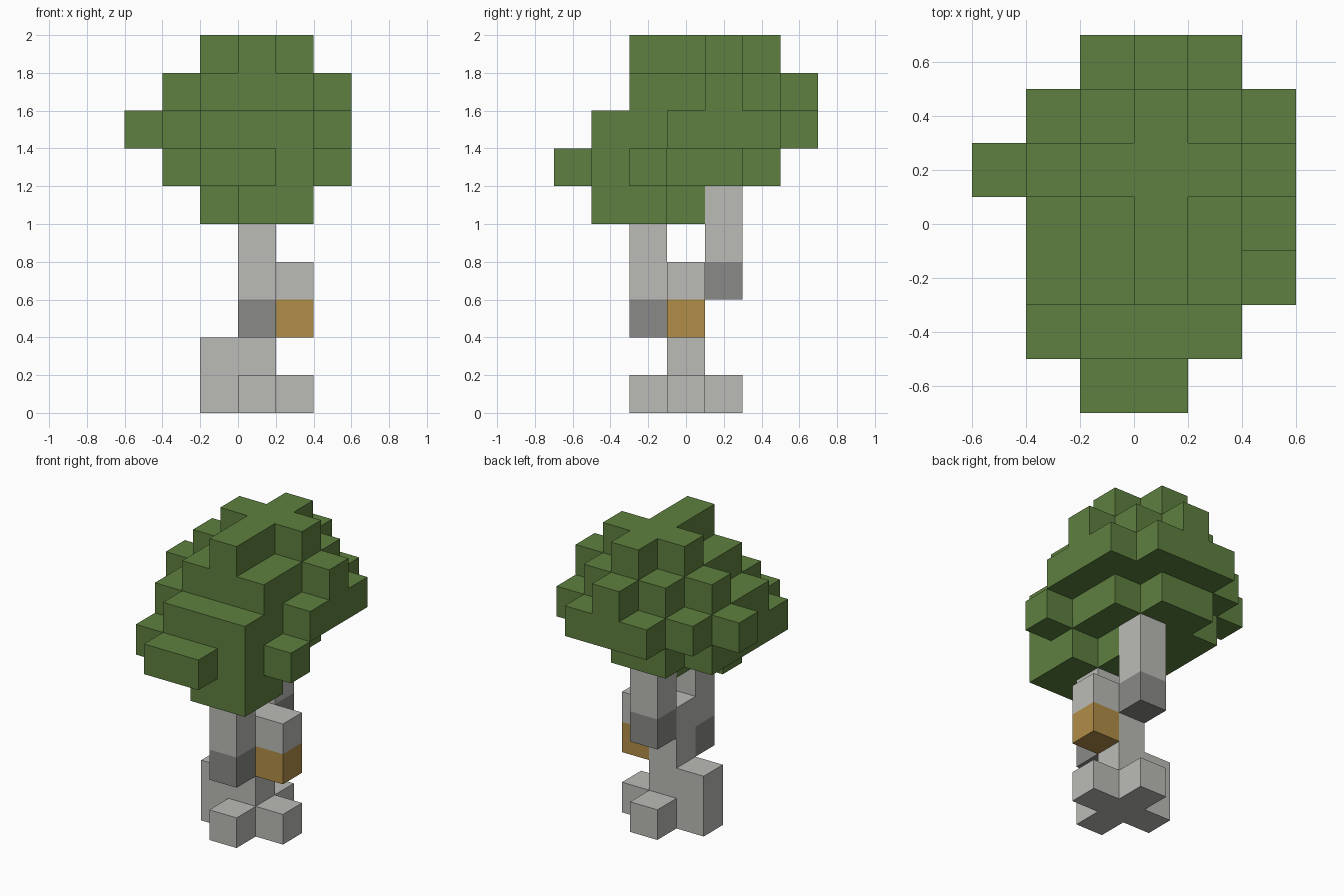
import bpy
import bmesh
from mathutils import Vector

CELL = 0.2

cube = bpy.data.objects.get("Cube")
if cube:
    bpy.data.objects.remove(cube, do_unlink=True)


def make_material(name, rgb):
    mat = bpy.data.materials.new(name)
    mat.use_nodes = True
    color = (*rgb, 1.0)
    mat.diffuse_color = color
    mat.node_tree.nodes["Principled BSDF"].inputs["Base Color"].default_value = color
    return mat


# Letter in the layer plans -> part name, material
PARTS = {
    "L": ("foliage", make_material("leaf_green", (0.112, 0.216, 0.05))),
    "B": ("trunk", make_material("pale_bark", (0.497, 0.497, 0.474))),
    "D": ("dark_bark_patches", make_material("dark_bark", (0.254, 0.254, 0.246))),
    "F": ("shelf_fungus", make_material("golden_brown", (0.434, 0.27, 0.065))),
}

# Plans of each layer, ground first; rows run from back to front, columns along +x
LAYERS = [
    # roots and lower trunk
    ["......", "......", "...B..", "..BBB.", "...B..", "......", "......"],
    ["......", "......", "......", "..BB..", "......", "......", "......"],
    # forked trunk with patches and fungus
    ["......", "......", "......", "...BF.", "...D..", "......", "......"],
    ["......", "......", "...D..", "...BB.", "...B..", "......", "......"],
    ["......", "......", "...B..", "......", "...B..", "......", "......"],
    # crown
    ["......", "......", "...B..", "...L..", "..LLL.", "...LL.", "......"],
    ["......", "..LL..", ".LLLL.", ".LLLL.", ".LLLLL", ".LLLL.", "..LL.."],
    ["..LLL.", ".LLLLL", "LLLLLL", ".LLLLL", ".LLLL.", "..LLL.", "......"],
    ["...L..", "..LLL.", ".LLLLL", "..LLL.", "..LLL.", "......", "......"],
    ["......", "...L..", "..LLL.", "...L..", "...L..", "......", "......"],
]


def cells_of(letter):
    """Grid cells of one part."""
    return {(i, j, k)
            for k, layer in enumerate(LAYERS)
            for j, row in enumerate(reversed(layer))
            for i, ch in enumerate(row) if ch == letter}


def build_part(name, mat, cells):
    """Join cells into one shell, skipping the faces between neighbours."""
    bm = bmesh.new()
    verts = {}
    offset = Vector((len(LAYERS[0][0]), len(LAYERS[0]), 0)) / 2

    def corner(p):
        if p not in verts:
            verts[p] = bm.verts.new((Vector(p) - offset) * CELL)
        return verts[p]

    for cell in sorted(cells):
        for axis in range(3):
            u, v = (axis + 1) % 3, (axis + 2) % 3
            for side in (0, 1):
                neighbour = list(cell)
                neighbour[axis] += 2 * side - 1
                if tuple(neighbour) in cells:
                    continue
                loop = []
                for du, dv in ((0, 0), (1, 0), (1, 1), (0, 1)):
                    p = list(cell)
                    p[axis] += side
                    p[u] += du
                    p[v] += dv
                    loop.append(corner(tuple(p)))
                bm.faces.new(loop if side else loop[::-1])
    # merge flat regions into clean faces
    bmesh.ops.dissolve_limit(bm, angle_limit=0.01, verts=bm.verts[:], edges=bm.edges[:])
    mesh = bpy.data.meshes.new(name)
    bm.to_mesh(mesh)
    bm.free()
    mesh.materials.append(mat)
    bpy.context.collection.objects.link(bpy.data.objects.new(name, mesh))


for letter, (name, mat) in PARTS.items():
    build_part(name, mat, cells_of(letter))
